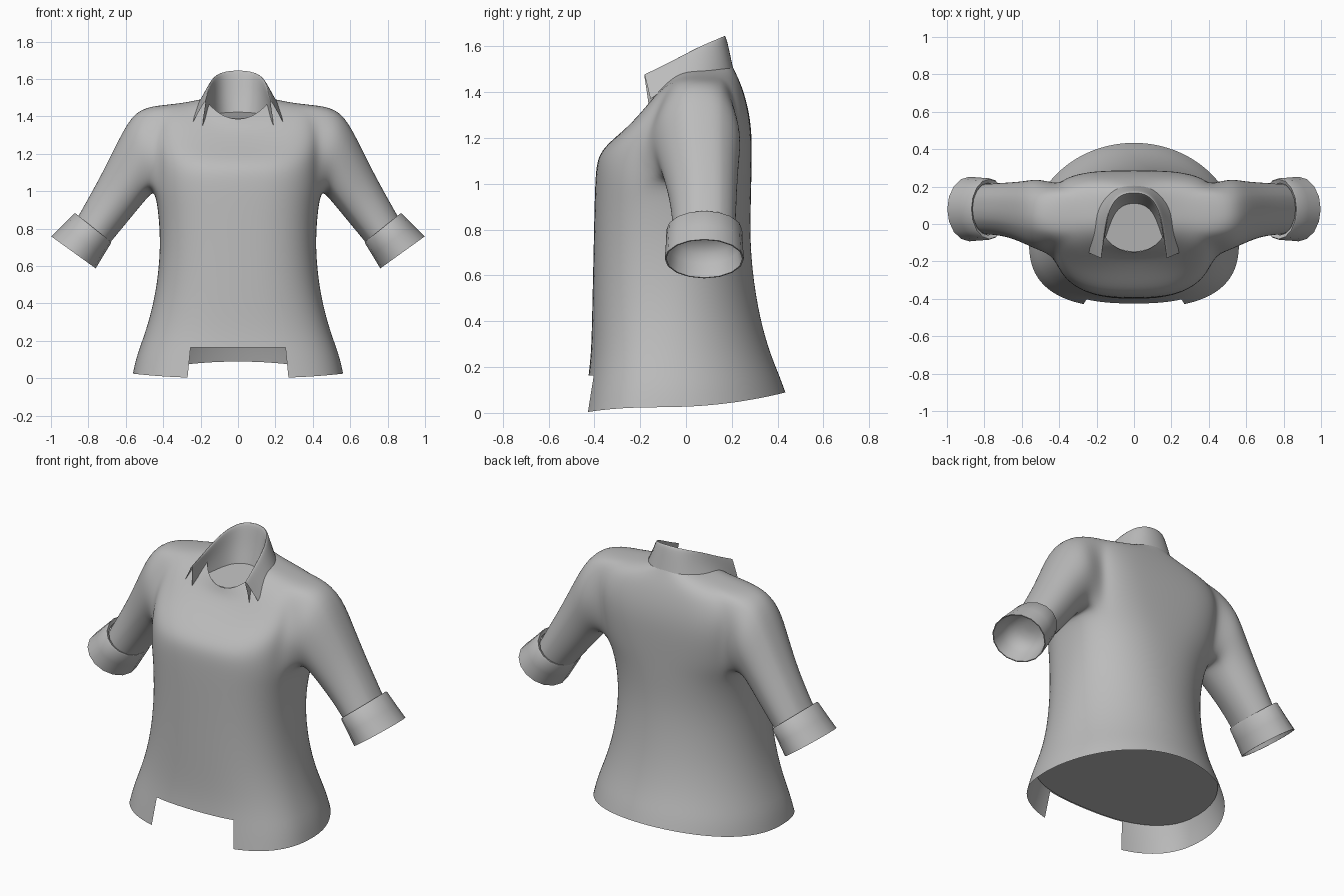
import bpy, bmesh, math
from mathutils import Vector

old = bpy.data.objects.get("Cube")
if old:
    bpy.data.objects.remove(old, do_unlink=True)

# One plain grey cloth
cloth = bpy.data.materials.new("grey_cloth")
cloth.use_nodes = True
GREY = (0.5, 0.5, 0.5, 1)
cloth.diffuse_color = GREY
cloth.node_tree.nodes["Principled BSDF"].inputs["Base Color"].default_value = GREY


def finish(bm, name, levels=0, angle=50):
    bmesh.ops.recalc_face_normals(bm, faces=bm.faces)
    mesh = bpy.data.meshes.new(name)
    bm.to_mesh(mesh)
    bm.free()
    mesh.materials.append(cloth)
    obj = bpy.data.objects.new(name, mesh)
    bpy.context.collection.objects.link(obj)
    bpy.ops.object.select_all(action="DESELECT")
    obj.select_set(True)
    bpy.context.view_layer.objects.active = obj
    if levels:
        sub = obj.modifiers.new("smooth_cloth", "SUBSURF")
        sub.levels = sub.render_levels = levels
        sub.boundary_smooth = "PRESERVE_CORNERS"
        bpy.ops.object.modifier_apply(modifier=sub.name)
    bpy.ops.object.shade_smooth_by_angle(angle=math.radians(angle))
    return obj


def power(v, e):
    return math.copysign(abs(v) ** e, v)


def outline(hw, yf, yb, yc, nf, nb, count):
    """Rounded body section: (x, y, sine) with its own front and back squareness."""
    for k in range(count):
        a = 2 * math.pi * k / count
        c, s = math.cos(a), math.sin(a)
        n, depth = (nb, yb - yc) if s > 0 else (nf, yc - yf)
        yield hw * power(c, 2 / n), yc + depth * power(s, 2 / n), s


def bridge(bm, a, b, closed=True):
    n = len(a)
    for k in range(n if closed else n - 1):
        j = (k + 1) % n
        bm.faces.new((a[k], a[j], b[j], b[k]))


def sleeve_point(top, bottom, yc, ry, a, side, scale=1.0):
    mid = [(t + b) / 2 for t, b in zip(top, bottom)]
    half = [(t - b) / 2 * scale for t, b in zip(top, bottom)]
    return Vector((side * (mid[0] + half[0] * math.cos(a)),
                   yc + ry * scale * math.sin(a),
                   mid[1] + half[1] * math.cos(a)))


# Torso rings: (half width, front y, back y, widest y, front and back squareness),
# then heights at front, side and back
RINGS = [
    ((.565, -.45, .437, -.08, 2.7, 2.0), (.0, .025, .09)),
    ((.545, -.434, .412, -.08, 2.6, 2.0), (.11, .12, .16)),
    ((.495, -.415, .365, -.08, 2.5, 2.0), (.25, .25, .27)),
    ((.44, -.411, .315, -.07, 2.5, 2.0), (.45, .45, .45)),
    ((.414, -.405, .281, -.06, 2.6, 2.1), (.7, .7, .7)),
    ((.428, -.401, .284, -.03, 2.7, 2.3), (.9, .9, .9)),
    ((.448, -.398, .286, .01, 2.8, 2.6), (1.0, 1.0, 1.0)),
    ((.45, -.392, .288, .03, 2.9, 3.0), (1.1, 1.1, 1.1)),
    ((.455, -.36, .288, .03, 2.8, 3.5), (1.16, 1.22, 1.22)),
    ((.46, -.275, .275, .03, 2.5, 3.6), (1.23, 1.345, 1.32)),
    ((.425, -.2, .25, .03, 2.3, 3.0), (1.3, 1.46, 1.41)),
    ((.3, -.165, .225, .03, 2.2, 2.3), (1.345, 1.47, 1.47)),
    ((.18, -.15, .205, .03, 2.1, 2.1), (1.385, 1.495, 1.51)),
]
SEG = 32
LOW, HIGH = 6, 10                       # rows spanned by the armholes
ARMHOLES = {1: (-2, 3), -1: (13, 18)}   # columns spanned by the armholes

bm = bmesh.new()
grid = []
for section, (zf, zs, zb) in RINGS:
    grid.append([bm.verts.new((x, y, zs + ((zb if s > 0 else zf) - zs) * s * s))
                 for x, y, s in outline(*section, SEG)])
holes = {(k % SEG) for lo, hi in ARMHOLES.values() for k in range(lo, hi)}
for r in range(len(grid) - 1):
    for k in range(SEG):
        if not (LOW <= r < HIGH and k in holes):
            j = (k + 1) % SEG
            bm.faces.new((grid[r][k], grid[r][j], grid[r + 1][j], grid[r + 1][k]))

# Sleeves grown from the armholes: upper edge (x, z), lower edge (x, z), y centre, y radius
SLEEVE = [
    ((.55, 1.435), (.47, .98), .052, .197),
    ((.635, 1.28), (.525, .915), .062, .172),
    ((.72, 1.105), (.595, .83), .075, .152),
    ((.80, .96), (.66, .752), .08, .142),
    ((.865, .845), (.71, .69), .08, .138),
]
for side, (lo, hi) in ARMHOLES.items():
    cols = [k % SEG for k in range(lo, hi + 1)]
    loop = [grid[LOW][k] for k in cols]
    loop += [grid[r][cols[-1]] for r in range(LOW + 1, HIGH)]
    loop += [grid[HIGH][k] for k in reversed(cols)]
    loop += [grid[r][cols[0]] for r in range(HIGH - 1, LOW, -1)]
    angles = [math.atan2((v.co.y - .04) / .19, (v.co.z - 1.21) / .22) for v in loop]
    prev = loop
    for top, bottom, yc, ry in SLEEVE:
        ring = [bm.verts.new(sleeve_point(top, bottom, yc, ry, a, side, 1.02)) for a in angles]
        bridge(bm, prev, ring)
        prev = ring
shirt = finish(bm, "shirt_body", 2, 60)

# Notch cut out of the front hem
bm = bmesh.new()
bm.from_mesh(shirt.data)
planes = [(Vector((s * .262, 0, .08)), Vector((s, 0, .1))) for s in (1, -1)]
planes.append((Vector((0, 0, .163)), Vector((0, 0, 1))))
for co, no in planes:
    near = [f for f in bm.faces if f.calc_center_median().y < 0 and f.calc_center_median().z < .5]
    geom = near + list({e for f in near for e in f.edges}) + list({v for f in near for v in f.verts})
    bmesh.ops.bisect_plane(bm, geom=geom, plane_co=co, plane_no=no)
gone = [f for f in bm.faces if f.calc_center_median().y < 0
        and all((f.calc_center_median() - co).dot(no) < 0 for co, no in planes)]
bmesh.ops.delete(bm, geom=gone, context="FACES")
bm.to_mesh(shirt.data)
bm.free()


# Flat inner panels closing the hem and the neck
def panel(name, section, zf, zb):
    bm = bmesh.new()
    yf, yb = section[1:3]
    bm.faces.new([bm.verts.new((x, y, zf + (zb - zf) * (y - yf) / (yb - yf)))
                  for x, y, s in outline(*section, 48)])
    return finish(bm, name)


panel("hem_lining", (.522, -.418, .398, -.08, 2.5, 2.0), .163, .163)
panel("neck_lining", (.175, -.148, .13, .01, 2.1, 2.1), 1.388, 1.425)

# Folded collar: outer foot, top edge and inner foot, from back centre to front tip
COLLAR = [
    ((0, .218, 1.475), (0, .18, 1.655), (0, .115, 1.415)),
    ((.115, .2, 1.475), (.095, .16, 1.645), (.075, .095, 1.415)),
    ((.2, .09, 1.49), (.147, .06, 1.605), (.12, .03, 1.41)),
    ((.23, -.04, 1.45), (.165, -.06, 1.54), (.145, -.06, 1.4)),
    ((.24, -.155, 1.37), (.178, -.182, 1.482), (.19, -.163, 1.345)),
]
full = [[(-x, y, z) for x, y, z in s] for s in COLLAR[:0:-1]] + COLLAR
bm = bmesh.new()
prev = None
for section in full:
    foot, top, inner = (Vector(p) for p in section)
    inward = (inner - foot) * .12
    points = (foot, foot.lerp(top, .55), top, top + Vector((inward.x, inward.y, -.006)),
              top.lerp(inner, .5), inner)
    ring = [bm.verts.new(p) for p in points]
    if prev:
        bridge(bm, prev, ring, closed=False)
    prev = ring
finish(bm, "collar", 2, 60)

# Turned-up cuffs with a hollow inside: position along the cuff and scale of each ring
CUFF = [(.06, .84), (0, .97), (.04, 1), (.5, 1), (1, 1.01), (1, .975),
        (.6, .92), (.35, .8), (.2, .55), (.15, .25)]
START, END = ((.872, .884), (.676, .726)), ((.997, .757), (.762, .588))
for side, name in ((1, "left_cuff"), (-1, "right_cuff")):
    bm = bmesh.new()
    prev = None
    for t, scale in CUFF:
        top, bottom = ([a + (b - a) * t for a, b in zip(START[i], END[i])] for i in (0, 1))
        ring = [bm.verts.new(sleeve_point(top, bottom, .08, .165 + .006 * t,
                                          2 * math.pi * k / 16, side, scale)) for k in range(16)]
        if prev:
            bridge(bm, prev, ring)
        prev = ring
    bm.faces.new(prev)
    finish(bm, name, 0, 40)
